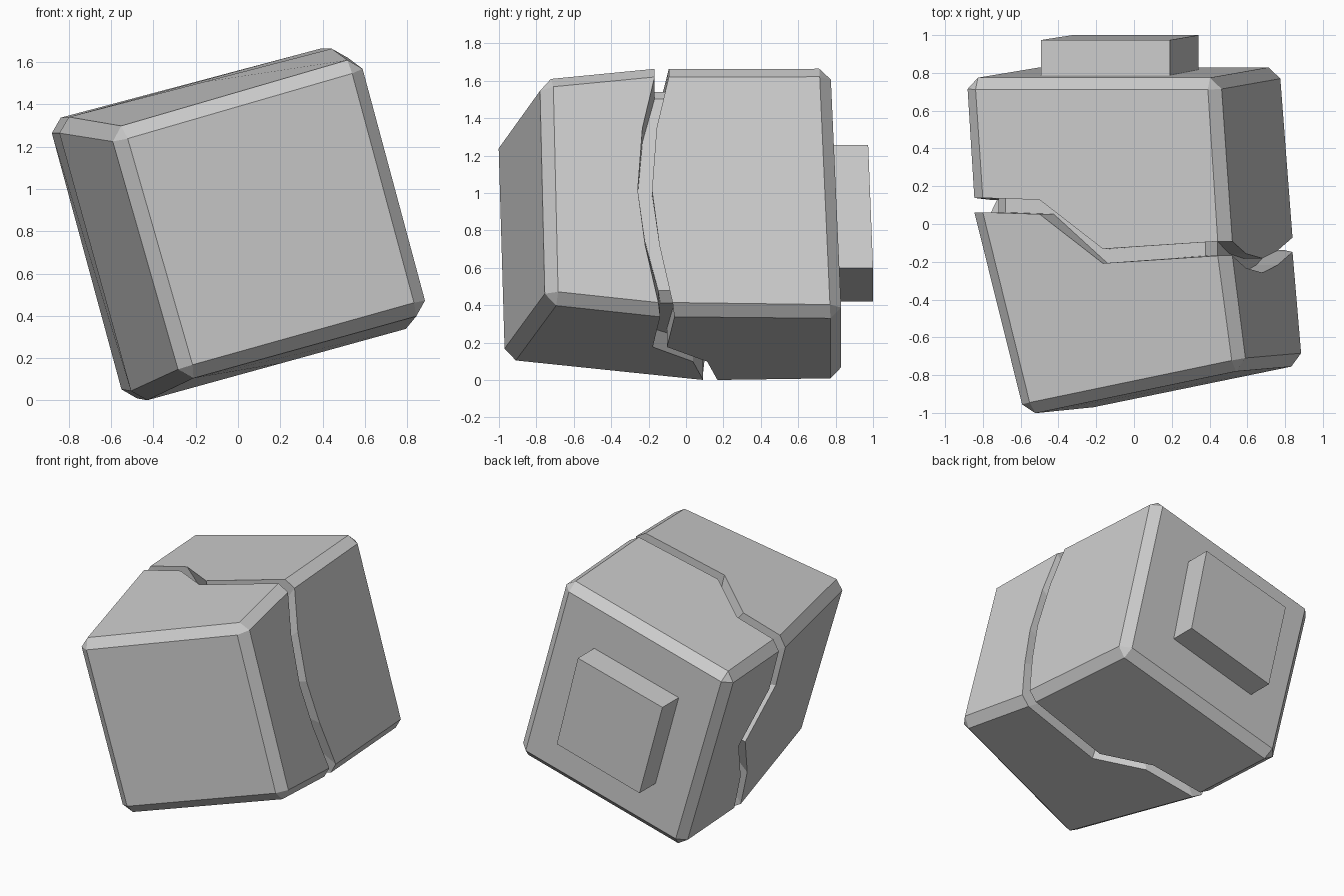
import bpy, bmesh
from mathutils import Vector as V

if "Cube" in bpy.data.objects:
    bpy.data.objects.remove(bpy.data.objects["Cube"])

BEVEL, GAP = 0.06, 0.038

# Block corners in the order top left, top right, bottom right, bottom left
FRONT = [V(p) for p in ((-.595, -1.015, 1.28), (.581, -.77, 1.621), (.905, -.742, .42), (-.255, -.98, .095))]
MID = [V(p) for p in ((-.862, 0, 1.325), (.505, 0, 1.68), (.855, 0, .355), (-.49, 0, -.016))]
BACK = [V(p) for p in ((-.90, .772, 1.322), (.445, .772, 1.68), (.785, .832, .345), (-.54, .832, -.005))]

# Crack line on each side: (fraction along side, y)
CRACK = [
    [(.045, .10), (.265, .09), (.51, -.17), (.955, -.13)],                # top
    [(.045, -.13), (.25, -.195), (.5, -.22), (.725, -.18), (.955, -.11)],  # right
    [(.045, -.10), (.48, -.14), (.69, .075), (.955, .13)],                # bottom
    [(.045, .13), (.24, .16), (.46, .30), (.73, .09), (.955, .10)],       # left
]


def finish(bm, name):
    bmesh.ops.recalc_face_normals(bm, faces=bm.faces)
    me = bpy.data.meshes.new(name)
    bm.to_mesh(me)
    bm.free()
    ob = bpy.data.objects.new(name, me)
    bpy.context.collection.objects.link(ob)


def crack_ring(bm, dy, scale=1.0):
    """Ring following the crack, as one list of vertices per side."""
    centre = sum(MID, V()) / 4
    ring = []
    for k, side in enumerate(CRACK):
        verts = []
        for t, y in side:
            p = MID[k].lerp(MID[(k + 1) % 4], t)
            p = centre + (p - centre) * scale
            verts.append(bm.verts.new((p.x, y + dy, p.z)))
        ring.append(verts)
    return ring


def half_block(bm, corners, ring):
    """Chamfered end of the block joined to a crack ring."""
    cap, outer = [], []
    for k in range(4):
        p = corners[k]
        to_prev = (corners[k - 1] - p).normalized() * BEVEL
        to_next = (corners[(k + 1) % 4] - p).normalized() * BEVEL
        mid = MID[k].copy()
        mid.y = CRACK[k][0][1]
        depth = (mid - p).normalized() * BEVEL
        cap.append(bm.verts.new(p + to_prev + to_next))
        outer.append((bm.verts.new(p + to_prev + depth), bm.verts.new(p + to_next + depth)))
    bm.faces.new(cap)
    for k in range(4):
        n = (k + 1) % 4
        bm.faces.new((cap[k], outer[k][0], outer[k][1]))                      # corner
        bm.faces.new((cap[k], outer[k][1], outer[n][0], cap[n]))              # end chamfer
        bm.faces.new([outer[k][1], outer[n][0]] + ring[k][::-1])              # side
        bm.faces.new((outer[n][0], outer[n][1], ring[n][0], ring[k][-1]))     # long chamfer


def bridge(bm, a, b):
    a, b = sum(a, []), sum(b, [])
    for i in range(len(a)):
        j = (i + 1) % len(a)
        bm.faces.new((a[i], a[j], b[j], b[i]))


# Cracked block: two halves joined by a recessed core
bm = bmesh.new()
rings = [crack_ring(bm, -GAP), crack_ring(bm, -GAP, .85), crack_ring(bm, GAP, .85), crack_ring(bm, GAP)]
half_block(bm, FRONT, rings[0])
for a, b in zip(rings, rings[1:]):
    bridge(bm, a, b)
half_block(bm, BACK, rings[3])
finish(bm, "cracked_block")

# Square plug on the back
bm = bmesh.new()
plug = [(-.492, .974, 1.08), (.19, .974, 1.257), (.342, 1.0, .60), (-.325, 1.0, .42)]
face = bm.faces.new([bm.verts.new(p) for p in plug])
ext = bmesh.ops.extrude_face_region(bm, geom=[face], use_keep_orig=True)
bmesh.ops.translate(bm, vec=(0, -.22, 0), verts=[v for v in ext["geom"] if isinstance(v, bmesh.types.BMVert)])
finish(bm, "back_plug")
